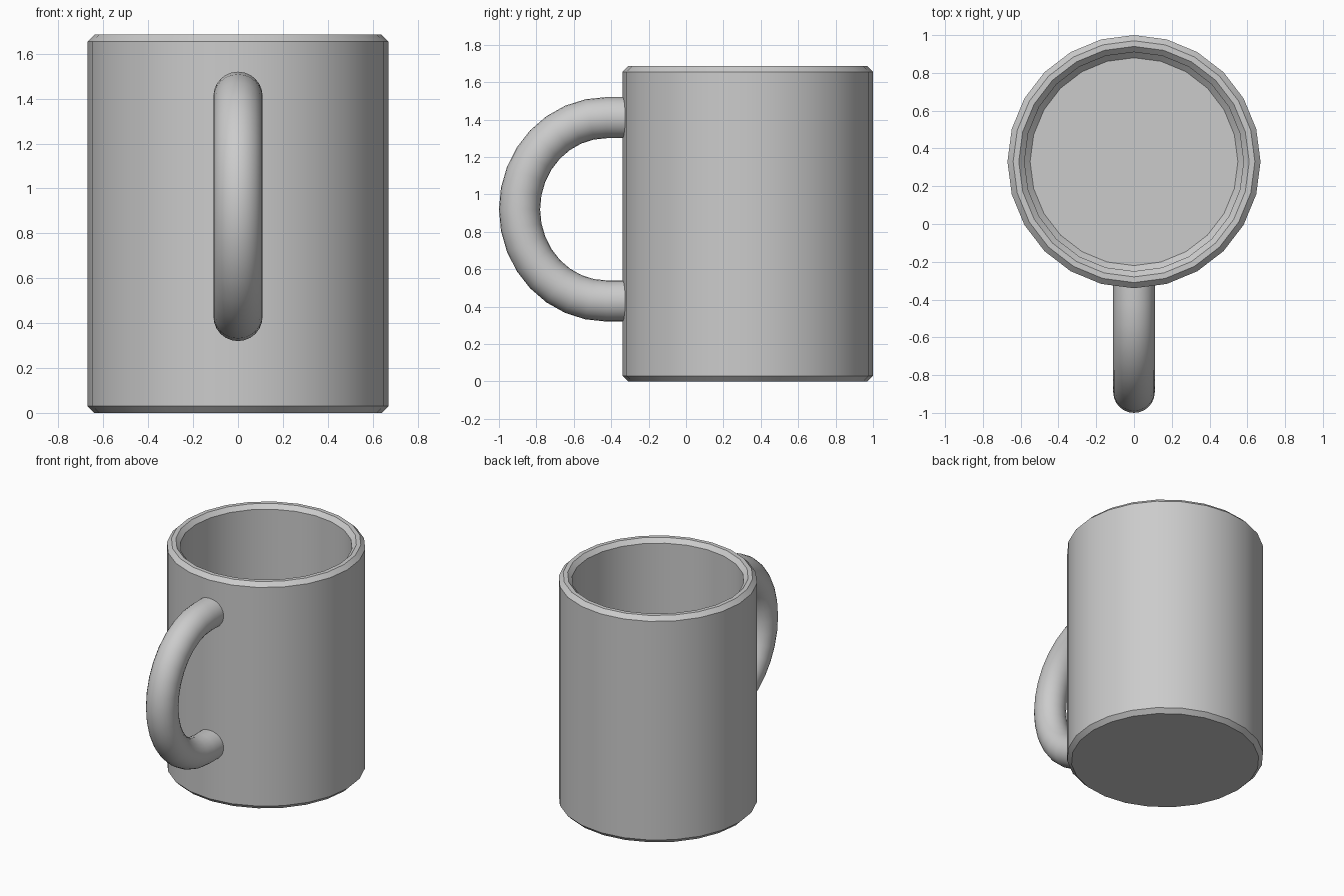
import bpy, bmesh, math
from mathutils import Vector

if "Cube" in bpy.data.objects:
    bpy.data.objects.remove(bpy.data.objects["Cube"])

SIDES = 24
CUP_Y = 0.33


def add_object(name, bm):
    bmesh.ops.recalc_face_normals(bm, faces=bm.faces)
    mesh = bpy.data.meshes.new(name)
    bm.to_mesh(mesh)
    bm.free()
    obj = bpy.data.objects.new(name, mesh)
    bpy.context.collection.objects.link(obj)
    return obj


def skin_rings(bm, rings):
    """Bridge successive vertex rings with quads and cap both ends."""
    rings = [[bm.verts.new(p) for p in ring] for ring in rings]
    n = len(rings[0])
    for a, b in zip(rings, rings[1:]):
        for i in range(n):
            j = (i + 1) % n
            bm.faces.new((a[i], a[j], b[j], b[i]))
    bm.faces.new(rings[0])
    bm.faces.new(rings[-1])


# Cup: chamfered outside, chamfered rim, hollow inside (radius, height)
profile = [(0.64, 0), (0.67, 0.03), (0.67, 1.655), (0.64, 1.685),
           (0.61, 1.685), (0.58, 1.655), (0.58, 0.12), (0.55, 0.09)]
bm = bmesh.new()
skin_rings(bm, [[(r * math.cos(2 * math.pi * i / SIDES),
                  CUP_Y + r * math.sin(2 * math.pi * i / SIDES), z)
                 for i in range(SIDES)] for r, z in profile])
cup = add_object("cup", bm)

# Handle: round tube along a half loop, ends buried in the cup wall
TUBE, LOOP_Y, LOOP_Z, REACH, RISE, STEPS = 0.11, -0.425, 0.92, 0.465, 0.49, 16
path = [(Vector((0, -0.28, LOOP_Z + RISE)), math.pi / 2)]
for k in range(STEPS + 1):
    t = math.pi / 2 + math.pi * k / STEPS
    normal = math.atan2(math.sin(t) / RISE, math.cos(t) / REACH)
    path.append((Vector((0, LOOP_Y + REACH * math.cos(t),
                         LOOP_Z + RISE * math.sin(t))), normal))
path.append((Vector((0, -0.28, LOOP_Z - RISE)), -math.pi / 2))

rings = []
for centre, angle in path:
    out = Vector((0, math.cos(angle), math.sin(angle)))
    rings.append([centre + TUBE * (math.cos(2 * math.pi * i / SIDES) * out +
                                   math.sin(2 * math.pi * i / SIDES) * Vector((1, 0, 0)))
                  for i in range(SIDES)])
bm = bmesh.new()
skin_rings(bm, rings)
handle = add_object("handle", bm)

# Smooth walls, crisp chamfers
for obj in (cup, handle):
    bpy.ops.object.select_all(action='DESELECT')
    obj.select_set(True)
    bpy.context.view_layer.objects.active = obj
    bpy.ops.object.shade_smooth_by_angle(angle=math.radians(30))
